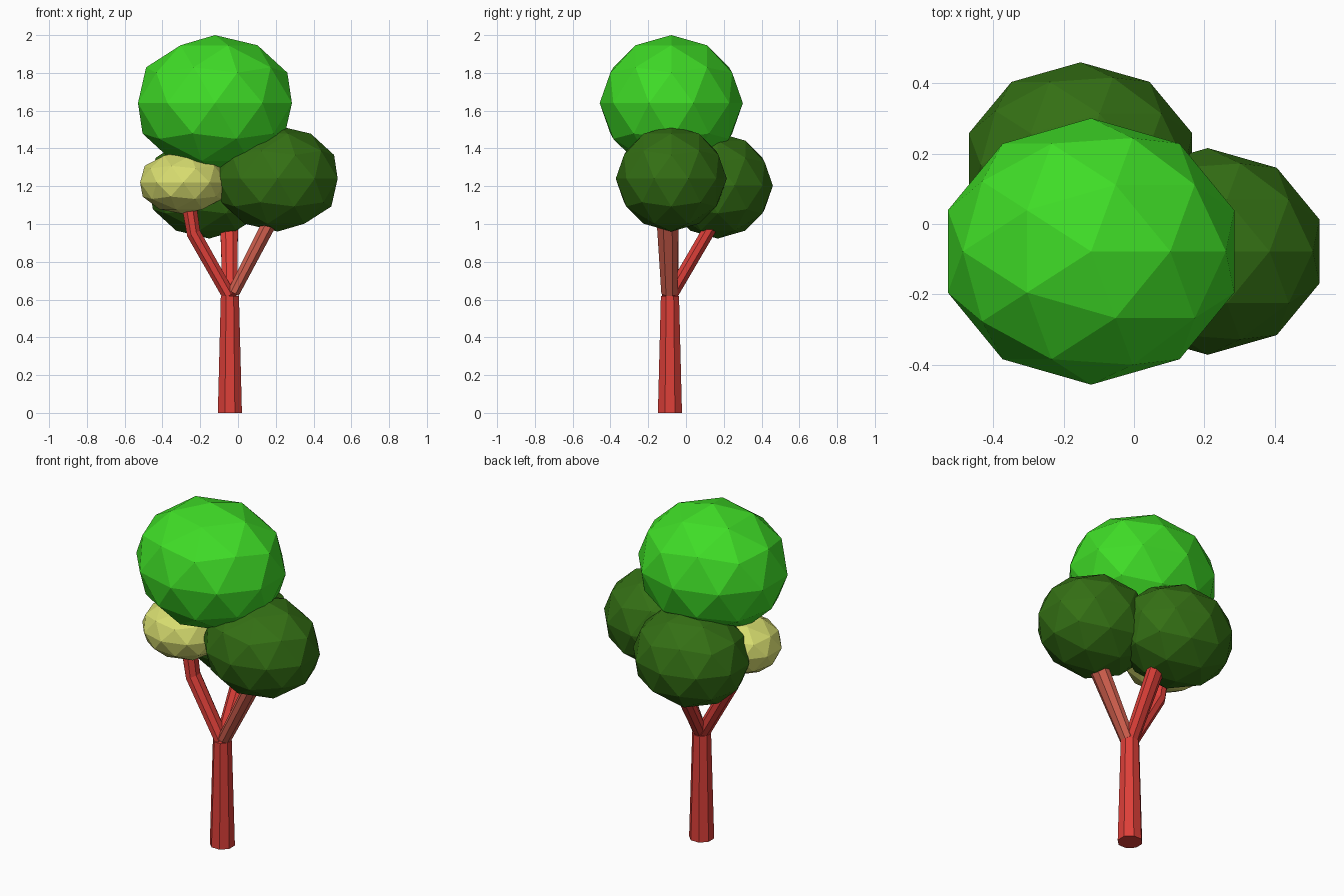
import bpy, bmesh, math
from mathutils import Vector

if "Cube" in bpy.data.objects:
    bpy.data.objects.remove(bpy.data.objects["Cube"])


def material(name, rgb):
    m = bpy.data.materials.new(name)
    m.diffuse_color = (*rgb, 1)
    m.use_nodes = True
    m.node_tree.nodes["Principled BSDF"].inputs["Base Color"].default_value = m.diffuse_color
    return m


RED = material("red_bark", (0.72, 0.05, 0.04))
PALE = material("pale_bark", (0.64, 0.115, 0.076))
GREEN = material("bright_leaves", (0.05, 0.72, 0.02))
DARK = material("dark_leaves", (0.034, 0.16, 0.007))
YELLOW = material("yellow_leaves", (0.68, 0.72, 0.16))


def finish(name, bm, mat):
    bmesh.ops.recalc_face_normals(bm, faces=bm.faces[:])
    mesh = bpy.data.meshes.new(name)
    bm.to_mesh(mesh)
    bm.free()
    mesh.materials.append(mat)
    bpy.context.collection.objects.link(bpy.data.objects.new(name, mesh))


def limb(name, path, radii, side, mat, sides=8):
    """Tapered tube along a planar path; side is the plane's normal,
    radii are (along side, across) at each point."""
    bm = bmesh.new()
    pts = [Vector(p) for p in path]
    s = Vector(side)
    rings = []
    for i, p in enumerate(pts):
        t = (pts[min(i + 1, len(pts) - 1)] - pts[max(i - 1, 0)]).normalized()
        n = s.cross(t)
        a, b = radii[i]
        ring = []
        for k in range(sides):
            u = 2 * math.pi * (k + 0.5) / sides
            ring.append(bm.verts.new(p + s * a * math.cos(u) + n * b * math.sin(u)))
        rings.append(ring)
    for r0, r1 in zip(rings, rings[1:]):
        for k in range(sides):
            j = (k + 1) % sides
            bm.faces.new((r0[k], r0[j], r1[j], r1[k]))
    bm.faces.new(rings[0])
    bm.faces.new(rings[-1])
    finish(name, bm, mat)


def foliage(name, centre, size, mat):
    bm = bmesh.new()
    bmesh.ops.create_icosphere(bm, subdivisions=2, radius=1)
    bmesh.ops.scale(bm, vec=size, verts=bm.verts)
    bmesh.ops.translate(bm, vec=centre, verts=bm.verts)
    finish(name, bm, mat)


# Trunk and three branches
X, Y = -0.043, -0.085
limb("trunk", [(X, Y, 0), (X, Y, 0.62)], [(0.069, 0.069), (0.052, 0.052)], (1, 0, 0), RED)
limb("left_branch", [(X - 0.005, Y, 0.62), (-0.235, Y, 0.95), (-0.262, Y, 1.12)],
     [(0.046, 0.038), (0.05, 0.04), (0.05, 0.043)], (0, 1, 0), RED)
limb("right_branch", [(-0.025, -0.088, 0.635), (0.19, -0.098, 1.05)],
     [(0.046, 0.035), (0.064, 0.042)], (0, 1, 0), PALE)
limb("back_branch", [(X, Y + 0.01, 0.63), (-0.048, 0.17, 1.05)],
     [(0.042, 0.037), (0.052, 0.038)], (1, 0, 0), RED)

# Leaf clumps
foliage("top_foliage", (-0.122, -0.078, 1.64), (0.4285, 0.379, 0.36), GREEN)
foliage("right_foliage", (0.21, -0.078, 1.24), (0.334, 0.294, 0.28), DARK)
foliage("back_foliage", (-0.152, 0.168, 1.203), (0.334, 0.292, 0.28), DARK)
foliage("left_foliage", (-0.29, -0.087, 1.22), (0.24, 0.22, 0.167), YELLOW)
